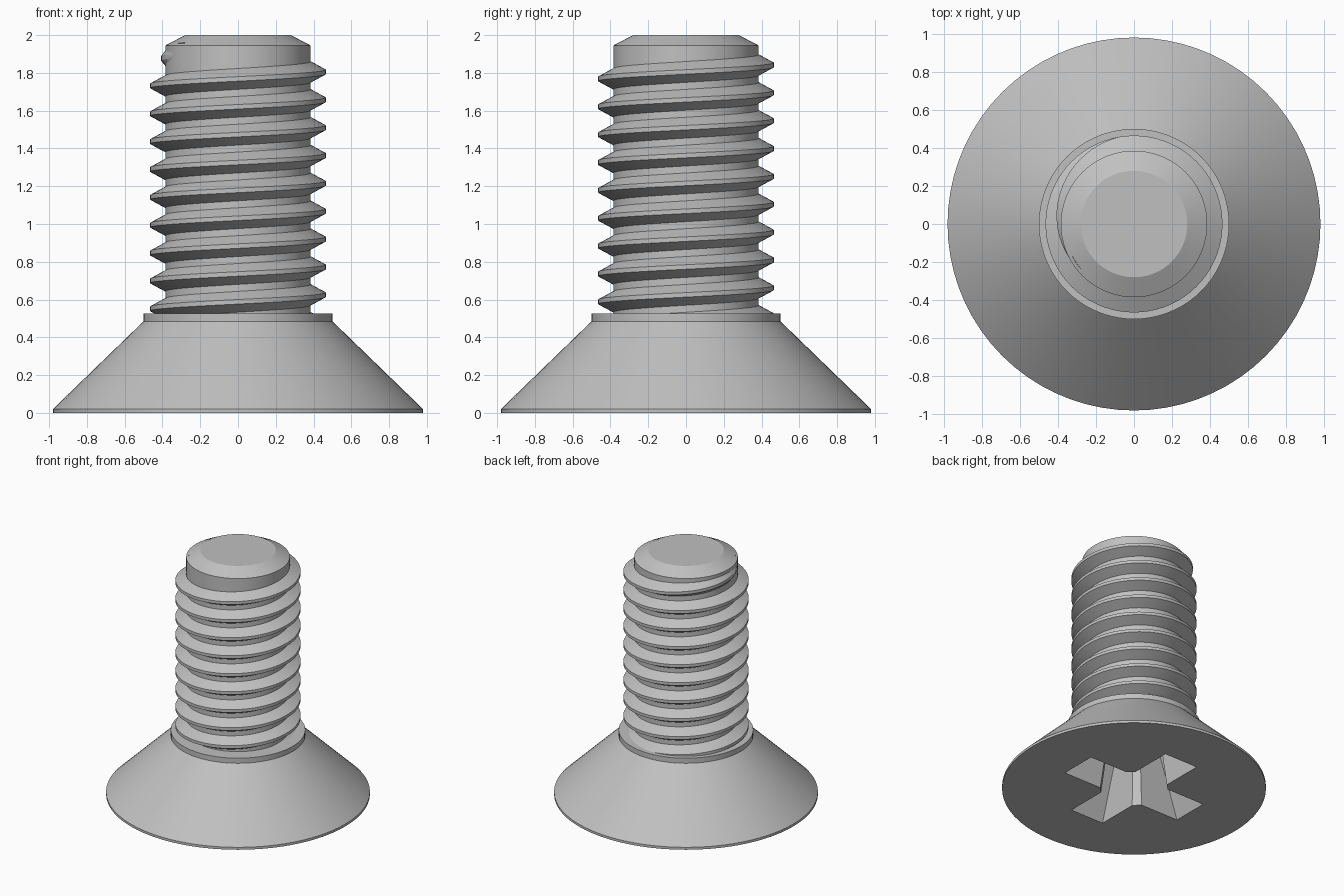
import bpy, bmesh, math

cube = bpy.data.objects.get("Cube")
if cube:
    bpy.data.objects.remove(cube, do_unlink=True)

SEGMENTS = 72
PITCH = 0.1475

steel = bpy.data.materials.new("grey steel")
steel.use_nodes = True
colour = (0.53, 0.53, 0.53, 1)
steel.diffuse_color = colour
steel.node_tree.nodes["Principled BSDF"].inputs["Base Color"].default_value = colour


def skin(name, rings):
    """Join equal closed rings of points into a capped solid."""
    bm = bmesh.new()
    loops = [[bm.verts.new(p) for p in ring] for ring in rings]
    n = len(loops[0])
    for a, b in zip(loops, loops[1:]):
        for i in range(n):
            j = (i + 1) % n
            bm.faces.new((a[i], a[j], b[j], b[i]))
    bm.faces.new(loops[0])
    bm.faces.new(loops[-1])
    bmesh.ops.recalc_face_normals(bm, faces=bm.faces)
    mesh = bpy.data.meshes.new(name)
    bm.to_mesh(mesh)
    bm.free()
    mesh.materials.append(steel)
    obj = bpy.data.objects.new(name, mesh)
    bpy.context.collection.objects.link(obj)
    return obj


def select(obj):
    bpy.ops.object.select_all(action="DESELECT")
    obj.select_set(True)
    bpy.context.view_layer.objects.active = obj


def circle(r, z):
    steps = [math.tau * i / SEGMENTS for i in range(SEGMENTS)]
    return [(r * math.cos(a), r * math.sin(a), z) for a in steps]


def cross(tip, half, inner, z):
    """Four-armed outline with bevelled inner corners."""
    arm = [(tip, -half), (tip, half), (inner, half)]
    points = []
    for k in range(4):
        c, s = round(math.cos(k * math.pi / 2)), round(math.sin(k * math.pi / 2))
        points += [(x * c - y * s, x * s + y * c, z)
                   for x, y in [(inner, -half)] + arm]
    return points


# Countersunk head and shank, turned from one profile
profile = [(0.98, 0), (0.98, 0.02), (0.5, 0.485), (0.5, 0.527),
           (0.385, 0.527), (0.385, 1.945), (0.28, 2)]
body = skin("head_and_shank", [circle(r, z) for r, z in profile])

# Tapered cross recess in the underside of the head
cutter = skin("recess_cutter", [cross(0.56, 0.154, 0.204, -0.04),
                                cross(0.33, 0.11, 0.15, 0.5)])
cutter.hide_render = True
cut = body.modifiers.new("cross recess", "BOOLEAN")
cut.operation = "DIFFERENCE"
cut.solver = "EXACT"
cut.object = cutter
select(body)
bpy.ops.object.modifier_apply(modifier=cut.name)
bpy.data.objects.remove(cutter, do_unlink=True)

# Helical thread that starts inside the head and fades out near the tip
rings = []
for i in range(round(-9.1 * SEGMENTS), round(0.61 * SEGMENTS) + 1):
    turn = i / SEGMENTS
    angle = math.tau * turn
    z = 1.805 + PITCH * turn
    fade = min(1, max(0, (0.61 - turn) / 0.33))
    crest = 0.375 + 0.09 * fade
    section = [(0.365, -0.066), (crest, -0.012), (crest, 0.012), (0.365, 0.066)]
    rings.append([(r * math.cos(angle), r * math.sin(angle), z + dz)
                  for r, dz in section])
thread = skin("thread", rings)

for obj in (body, thread):
    select(obj)
    bpy.ops.object.shade_smooth_by_angle(angle=math.radians(25))
